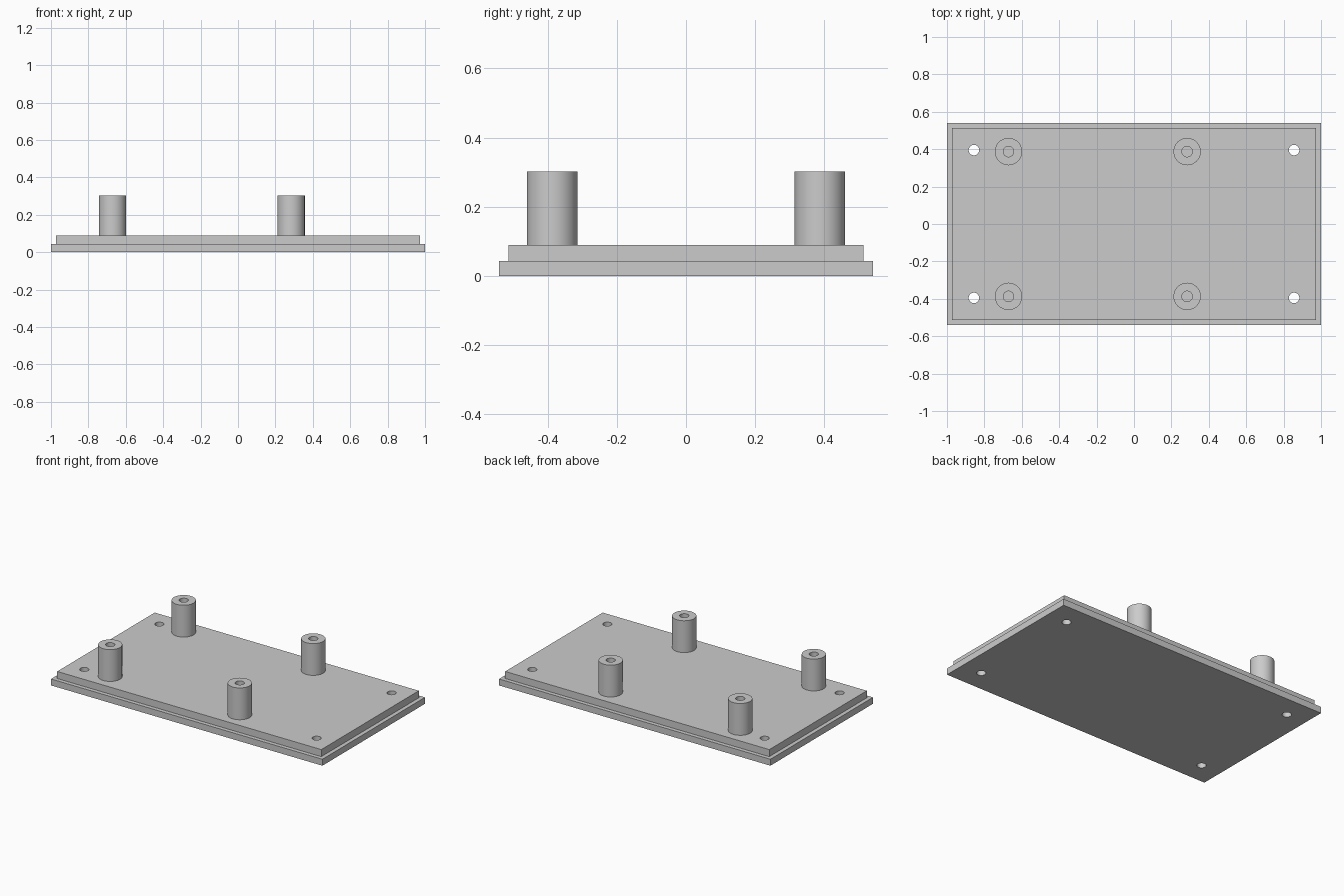
import bpy, bmesh
from mathutils import Matrix, Vector

cube = bpy.data.objects.get("Cube")
if cube:
    bpy.data.objects.remove(cube, do_unlink=True)

grey = bpy.data.materials.new("plain_grey")
grey.use_nodes = True
colour = (0.6, 0.6, 0.6, 1)
grey.diffuse_color = colour
grey.node_tree.nodes["Principled BSDF"].inputs["Base Color"].default_value = colour

RIM_TOP, PLATE_TOP, POST_TOP = 0.043, 0.09, 0.302
BORE = 0.028


def make_object(name, bm):
    bmesh.ops.recalc_face_normals(bm, faces=bm.faces)
    mesh = bpy.data.meshes.new(name)
    bm.to_mesh(mesh)
    bm.free()
    obj = bpy.data.objects.new(name, mesh)
    bpy.context.collection.objects.link(obj)
    mesh.materials.append(grey)
    return obj


def smooth(obj):
    bpy.ops.object.select_all(action="DESELECT")
    obj.select_set(True)
    bpy.context.view_layer.objects.active = obj
    bpy.ops.object.shade_smooth_by_angle()


# Stepped base plate: a slab with its top inset and raised
bm = bmesh.new()
bmesh.ops.create_cube(bm, size=1, matrix=Matrix.Translation((0, 0, RIM_TOP / 2))
                      @ Matrix.Diagonal((2, 1.08, RIM_TOP, 1)))
top = [f for f in bm.faces if f.normal.z > 0.9]
bmesh.ops.inset_region(bm, faces=top, thickness=0.038)
raised = bmesh.ops.extrude_face_region(bm, geom=top)["geom"]
bmesh.ops.delete(bm, geom=top, context="FACES_ONLY")
bmesh.ops.translate(bm, vec=Vector((0, 0, PLATE_TOP - RIM_TOP)),
                    verts=[v for v in raised if isinstance(v, bmesh.types.BMVert)])
plate = make_object("base_plate", bm)

# Screw holes through the four corners
bm = bmesh.new()
for x in (-0.856, 0.856):
    for y in (-0.395, 0.395):
        bmesh.ops.create_cone(bm, cap_ends=True, segments=32, radius1=BORE, radius2=BORE,
                              depth=1, matrix=Matrix.Translation((x, y, 0)))
cutter = make_object("hole_cutter", bm)
cutter.hide_render = True
cutter.hide_set(True)
cut = plate.modifiers.new("screw_holes", "BOOLEAN")
cut.operation = "DIFFERENCE"
cut.solver = "EXACT"
cut.object = cutter
bpy.context.view_layer.objects.active = plate
bpy.ops.object.modifier_apply(modifier=cut.name)
bpy.data.objects.remove(cutter, do_unlink=True)
smooth(plate)


# Hollow standoff posts: a wall profile spun around the post axis
def standoff(name, x, y):
    bm = bmesh.new()
    outline = [(0.073, PLATE_TOP), (0.073, POST_TOP), (BORE, POST_TOP), (BORE, PLATE_TOP)]
    verts = [bm.verts.new((r, 0, z)) for r, z in outline]
    edges = [bm.edges.new(pair) for pair in zip(verts, verts[1:])]
    bmesh.ops.spin(bm, geom=verts + edges, cent=(0, 0, 0), axis=(0, 0, 1),
                   angle=6.283185307, steps=48, use_duplicate=False)
    bmesh.ops.remove_doubles(bm, verts=bm.verts, dist=0.0005)
    bmesh.ops.translate(bm, vec=(x, y, 0), verts=bm.verts)
    smooth(make_object(name, bm))


for side, x in (("right", -0.671), ("left", 0.284)):
    for end, y in (("front", -0.387), ("back", 0.387)):
        standoff(f"standoff_{end}_{side}", x, y)
